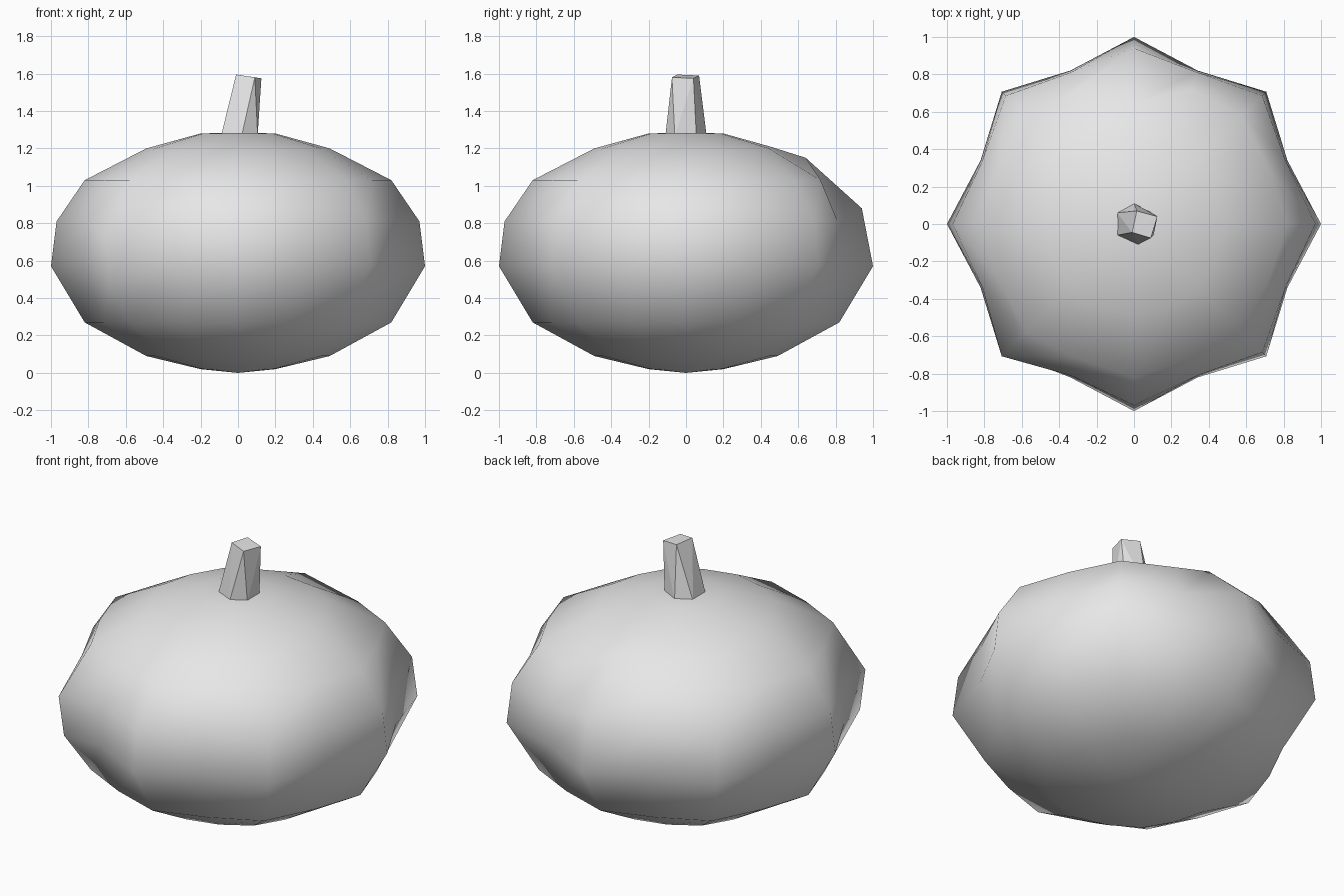
import bpy, bmesh
from math import cos, sin, pi

cube = bpy.data.objects.get("Cube")
if cube:
    bpy.data.objects.remove(cube, do_unlink=True)

grey = bpy.data.materials.new("light_grey")
grey.use_nodes = True
grey.diffuse_color = (0.8, 0.8, 0.8, 1)
grey.node_tree.nodes["Principled BSDF"].inputs["Base Color"].default_value = (0.8, 0.8, 0.8, 1)


def make_object(name, bm, smooth):
    bmesh.ops.recalc_face_normals(bm, faces=bm.faces[:])
    for face in bm.faces:
        face.smooth = smooth
    mesh = bpy.data.meshes.new(name)
    bm.to_mesh(mesh)
    bm.free()
    mesh.materials.append(grey)
    obj = bpy.data.objects.new(name, mesh)
    bpy.context.collection.objects.link(obj)
    return obj


# Ribbed gourd body: rows of (ridge radius, height, valley / ridge ratio)
rows = [(0.20, 0.02, 1.0), (0.49, 0.09, 0.98), (0.82, 0.27, 0.95),
        (1.00, 0.57, 0.888), (0.97, 0.81, 0.905), (0.82, 1.03, 0.95),
        (0.49, 1.20, 0.98), (0.20, 1.28, 1.0)]
# Irregular ridges: (segment, row) -> (radius, height)
dents = {(10, 3): (0.97, 0.49), (10, 4): (1.0, 0.73),
         (4, 4): (0.94, 0.88), (4, 5): (0.64, 1.15), (4, 6): (0.45, 1.21)}
segments = 16

bm = bmesh.new()
rings = []
for r, (radius, height, valley) in enumerate(rows):
    ring = []
    for s in range(segments):
        rad, z = dents.get((s, r), (radius, height))
        if s % 2:
            rad *= valley
        a = 2 * pi * s / segments
        ring.append(bm.verts.new((rad * cos(a), rad * sin(a), z)))
    rings.append(ring)
bottom = bm.verts.new((0, 0, 0))
top = bm.verts.new((0, 0, 1.285))
for s in range(segments):
    n = (s + 1) % segments
    for low, high in zip(rings, rings[1:]):
        bm.faces.new((low[s], low[n], high[n], high[s]))
    bm.faces.new((bottom, rings[0][n], rings[0][s]))
    bm.faces.new((top, rings[-1][s], rings[-1][n]))
make_object("gourd_body", bm, True)

# Leaning faceted stem: six-sided foot tapering to a four-sided top
bm = bmesh.new()
foot = [(-0.09, -0.06), (0.02, -0.11), (0.105, -0.06),
        (0.105, 0.055), (0.0, 0.11), (-0.09, 0.06)]
tip = [(-0.01, -0.045, 1.595), (0.09, -0.075, 1.58),
       (0.125, 0.04, 1.575), (0.015, 0.07, 1.59)]
for x, y in foot:
    bm.verts.new((x, y, 1.27))
for point in tip:
    bm.verts.new(point)
bmesh.ops.convex_hull(bm, input=bm.verts[:])
make_object("stem", bm, False)
